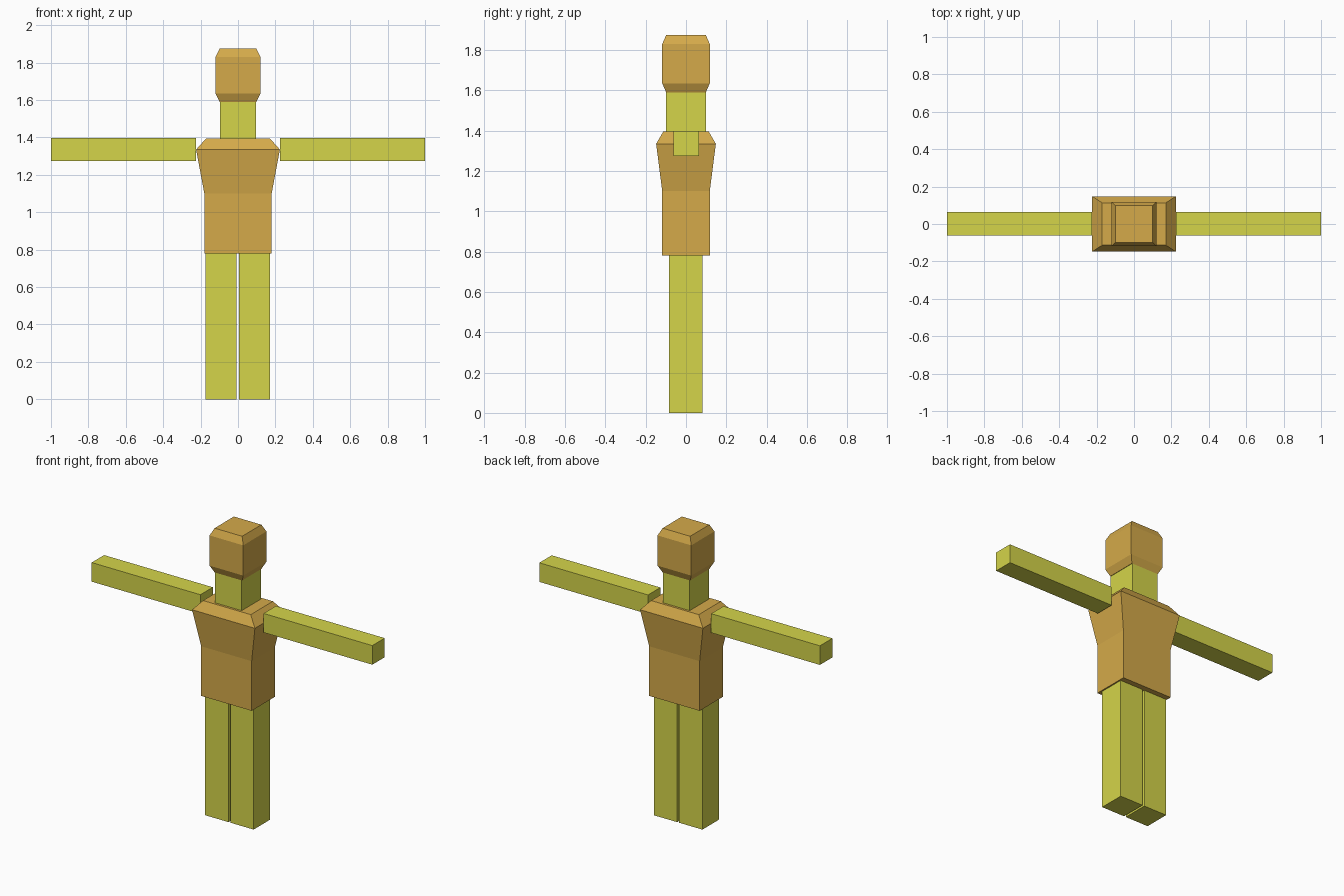
import bpy
import bmesh

cube = bpy.data.objects.get("Cube")
if cube:
    bpy.data.objects.remove(cube, do_unlink=True)


def make_material(name, color):
    mat = bpy.data.materials.new(name)
    mat.use_nodes = True
    mat.diffuse_color = color
    mat.node_tree.nodes["Principled BSDF"].inputs["Base Color"].default_value = color
    return mat


tan = make_material("tan", (0.66, 0.40, 0.068, 1))
lime = make_material("lime_yellow", (0.66, 0.66, 0.068, 1))


def stack(name, mat, rings, center=(0, 0)):
    """Closed solid from rectangular rings given as (z, half width, half depth)."""
    cx, cy = center
    bm = bmesh.new()
    loops = [[bm.verts.new((cx + sx * w, cy + sy * d, z))
              for sx, sy in ((-1, -1), (1, -1), (1, 1), (-1, 1))]
             for z, w, d in rings]
    for low, high in zip(loops, loops[1:]):
        for i in range(4):
            j = (i + 1) % 4
            bm.faces.new((low[i], low[j], high[j], high[i]))
    bm.faces.new(loops[0][::-1])
    bm.faces.new(loops[-1])
    bmesh.ops.recalc_face_normals(bm, faces=bm.faces)
    mesh = bpy.data.meshes.new(name)
    bm.to_mesh(mesh)
    bm.free()
    mesh.materials.append(mat)
    obj = bpy.data.objects.new(name, mesh)
    bpy.context.collection.objects.link(obj)
    return obj


# Torso flaring to the shoulders, with a sloped top
stack("torso", tan, [(0.78, 0.18, 0.118), (1.10, 0.18, 0.118),
                     (1.335, 0.224, 0.148), (1.395, 0.17, 0.113)])

# Neck and bevelled head
stack("neck", lime, [(1.395, 0.095, 0.098), (1.59, 0.095, 0.098)])
stack("head", tan, [(1.59, 0.098, 0.098), (1.635, 0.12, 0.118),
                    (1.83, 0.12, 0.118), (1.875, 0.098, 0.098)])

# Arms and legs on both sides
for side, s in (("left", 1), ("right", -1)):
    stack(side + "_arm", lime, [(1.275, 0.3875, 0.063), (1.398, 0.3875, 0.063)],
          (s * 0.6125, 0.002))
    stack(side + "_leg", lime, [(0, 0.083, 0.084), (0.78, 0.083, 0.084)],
          (s * 0.09 - 0.002, -0.001))
